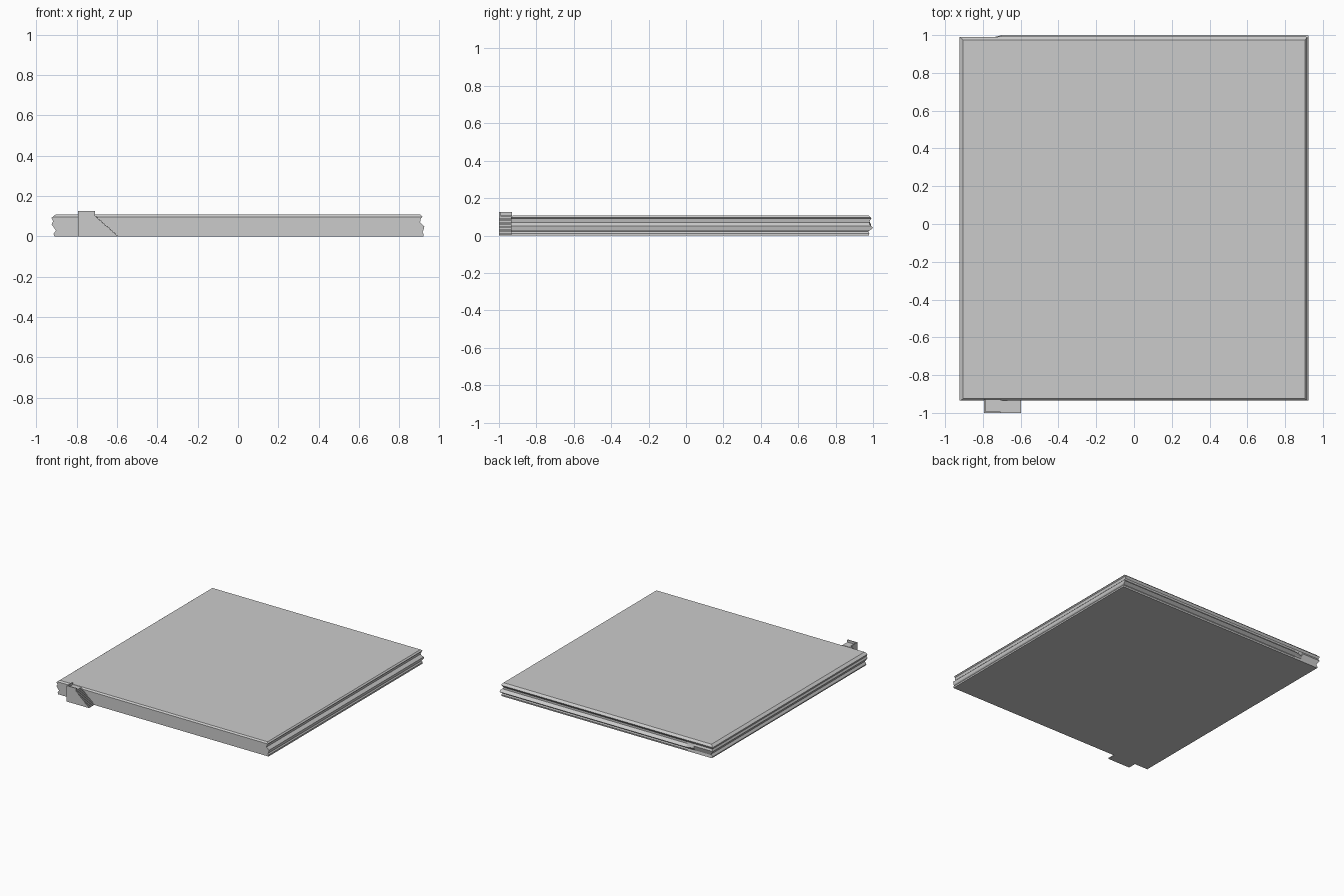
import bpy, bmesh

if "Cube" in bpy.data.objects:
    bpy.data.objects.remove(bpy.data.objects["Cube"])


def make_object(name, bm):
    bmesh.ops.recalc_face_normals(bm, faces=bm.faces)
    me = bpy.data.meshes.new(name)
    bm.to_mesh(me)
    bm.free()
    ob = bpy.data.objects.new(name, me)
    bpy.context.collection.objects.link(ob)
    return ob


def at(profile, z):
    """Interpolate an edge offset from (z, offset) pairs."""
    for (z0, a), (z1, b) in zip(profile, profile[1:]):
        if z <= z1:
            return a + (b - a) * (z - z0) / (z1 - z0)
    return profile[-1][1]


# Weathered cliff profiles for each side: (height, position)
left = [(0, -.91), (.012, -.915), (.03, -.903), (.06, -.925),
        (.075, -.917), (.092, -.925), (.108, -.905)]
right = [(0, .921), (.012, .921), (.022, .914), (.03, .92), (.05, .924),
         (.07, .903), (.09, .907), (.097, .915), (.108, .905)]
back = [(0, .978), (.012, .98), (.022, .975), (.04, 1.0), (.06, .98),
        (.075, .98), (.092, .992), (.108, .975)]
back_corner = [(0, .978), (.022, .975), (.03, .978), (.06, .988),
               (.075, .981), (.092, .99), (.108, .975)]
front = [(0, -.935), (.097, -.935), (.108, -.925)]

# Plateau slab: stacked rings mitred at the corners
bm = bmesh.new()
levels = sorted({z for p in (left, right, back, back_corner, front) for z, _ in p})
rings = []
for z in levels:
    l, r, f, b, c = (at(p, z) for p in (left, right, front, back, back_corner))
    pts = [(l, f), (r, f), (r, b), (-.70, b), (-.76, c), (l, c)]
    rings.append([bm.verts.new((x, y, z)) for x, y in pts])
for lo, hi in zip(rings, rings[1:]):
    for i in range(6):
        j = (i + 1) % 6
        bm.faces.new((lo[i], lo[j], hi[j], hi[i]))
bm.faces.new(rings[0])
bm.faces.new(rings[-1])
make_object("plateau_slab", bm)


def prism(name, outline, y0, y1):
    """Extrude an (x, z) outline along y."""
    bm = bmesh.new()
    face = bm.faces.new([bm.verts.new((x, y0, z)) for x, z in outline])
    ext = bmesh.ops.extrude_face_region(bm, geom=[face])["geom"]
    bmesh.ops.translate(bm, vec=(0, y1 - y0, 0),
                        verts=[g for g in ext if isinstance(g, bmesh.types.BMVert)])
    return make_object(name, bm)


# Stair with landing, cut as one side profile
steps, top, x_top, x_end = 14, .108, -.71, -.597
run, rise = (x_end - x_top) / steps, top / (steps + 1)
outline = [(-.793, 0), (-.793, top), (x_top, top)]
for i in range(steps):
    z = top - (i + 1) * rise
    outline += [(x_top + i * run, z), (x_top + (i + 1) * run, z)]
outline.append((x_end, 0))
prism("stair_and_landing", outline, -1.0, -.93)

# Low parapet on the outer sides of the landing
for name, x0, x1, y0, y1 in (("front_parapet", -.793, -.708, -1.0, -.992),
                             ("side_parapet", -.793, -.785, -.992, -.93)):
    prism(name, [(x0, .1), (x1, .1), (x1, .125), (x0, .125)], y0, y1)
